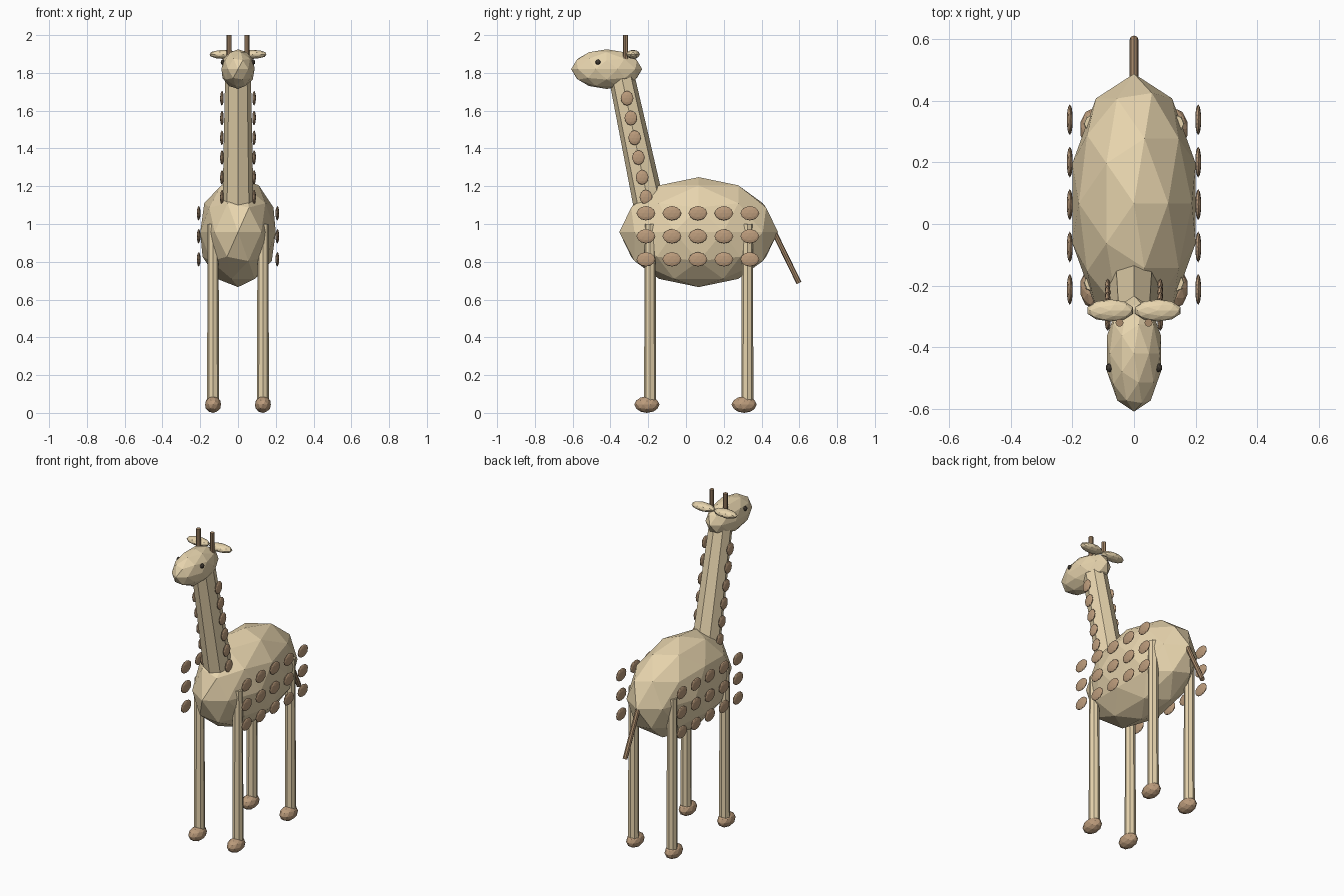
import bpy
from mathutils import Vector

if "Cube" in bpy.data.objects:
    bpy.data.objects.remove(bpy.data.objects["Cube"])


def material(name, rgb):
    m = bpy.data.materials.new(name)
    m.diffuse_color = (*rgb, 1)
    m.use_nodes = True
    m.node_tree.nodes["Principled BSDF"].inputs["Base Color"].default_value = m.diffuse_color
    return m


TAN = material("tan", (0.80, 0.66, 0.42))
BROWN = material("brown", (0.50, 0.33, 0.20))
DARK = material("dark_brown", (0.40, 0.26, 0.15))
BLACK = material("black", (0.05, 0.04, 0.03))


def finish(name, mat):
    ob = bpy.context.object
    ob.name = name
    ob.data.materials.append(mat)
    return ob


def blob(name, centre, radii, mat):
    """Low-poly ellipsoid."""
    bpy.ops.mesh.primitive_ico_sphere_add(subdivisions=2, radius=1, location=centre)
    bpy.context.object.scale = radii
    return finish(name, mat)


def rod(name, a, b, r1, r2, mat, sides=8):
    """Tapered prism running from a to b."""
    a, b = Vector(a), Vector(b)
    d = b - a
    bpy.ops.mesh.primitive_cone_add(vertices=sides, radius1=r1, radius2=r2,
                                    depth=d.length, location=(a + b) / 2)
    ob = bpy.context.object
    ob.rotation_euler = Vector((0, 0, 1)).rotation_difference(d).to_euler()
    return finish(name, mat)


# body, neck, head and tail
blob("body", (0, 0.067, 0.957), (0.21, 0.42, 0.291), TAN)
rod("neck", (0, -0.175, 1.0), (0, -0.345, 1.8), 0.084, 0.068, TAN)
blob("head", (0, -0.42, 1.82), (0.092, 0.188, 0.105), TAN)
rod("tail", (0, 0.46, 0.97), (0, 0.598, 0.688), 0.014, 0.014, DARK)

for side, s in (("left", 1), ("right", -1)):
    # head details
    blob(f"eye_{side}", (s * 0.08, -0.466, 1.857), (0.012, 0.014, 0.014), BLACK)
    blob(f"ear_{side}", (s * 0.077, -0.28, 1.898), (0.077, 0.036, 0.024), TAN)
    rod(f"horn_{side}", (s * 0.047, -0.32, 1.84), (s * 0.047, -0.32, 2.0),
        0.013, 0.013, DARK)

    # legs and hooves
    for end, y in (("front", -0.19), ("hind", 0.325)):
        rod(f"{end}_leg_{side}", (s * 0.132, y, 0.04), (s * 0.132, y, 1.0),
            0.032, 0.029, TAN)
        blob(f"{end}_hoof_{side}", (s * 0.132, y - 0.017, 0.044),
             (0.044, 0.067, 0.044), BROWN)

    # body spots
    for row in range(3):
        for col in range(5):
            blob(f"body_spot_{side}", (s * 0.208, -0.212 + 0.1375 * col, 0.813 + 0.122 * row),
                 (0.01, 0.05, 0.038), BROWN)

    # neck spots
    for i in range(6):
        t = i / 5
        blob(f"neck_spot_{side}", (s * 0.085, -0.212 - 0.1 * t, 1.142 + 0.524 * t),
             (0.01, 0.034, 0.039), BROWN)
